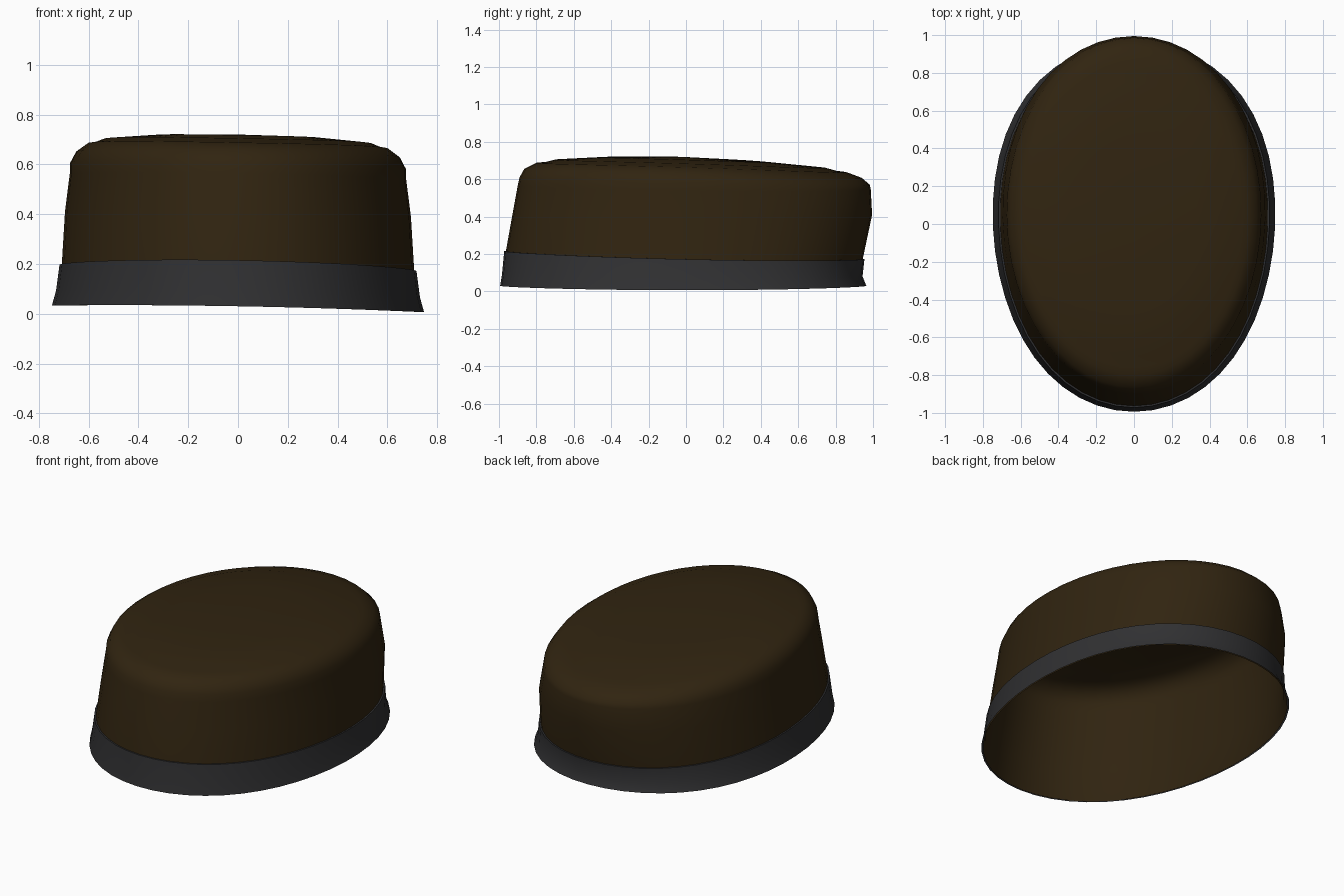
import bpy, math

cube = bpy.data.objects.get("Cube")
if cube:
    bpy.data.objects.remove(cube, do_unlink=True)

SEGMENTS = 48


def make_material(name, rgb):
    mat = bpy.data.materials.new(name)
    mat.use_nodes = True
    mat.diffuse_color = (*rgb, 1)
    bsdf = mat.node_tree.nodes["Principled BSDF"]
    bsdf.inputs["Base Color"].default_value = (*rgb, 1)
    bsdf.inputs["Roughness"].default_value = 0.8
    return mat


brown = make_material("dark brown felt", (0.030, 0.0175, 0.0052))
grey = make_material("charcoal ribbon", (0.030, 0.030, 0.032))


def ring(front, back, width, z_front, z_side, z_back, egg, grow=0.0):
    """Egg-shaped outline whose height bends from front to back and rolls sideways."""
    mid, half = (front + back) / 2, (back - front) / 2 + grow
    points = []
    for i in range(SEGMENTS):
        a = math.tau * i / SEGMENTS
        u = -math.cos(a)
        x = (width + grow) * math.sin(a) * (1 + egg * (0.06 * u + 0.08 * u * u))
        z = z_side + (z_back - z_front) / 2 * u + ((z_back + z_front) / 2 - z_side) * u * u
        points.append((x, mid + half * u, z - 0.018 * x))
    return points


def loft(name, rings, material, apex=None):
    verts = [p for r in rings for p in r]
    n = SEGMENTS
    faces = [(k * n + i, k * n + (i + 1) % n, (k + 1) * n + (i + 1) % n, (k + 1) * n + i)
             for k in range(len(rings) - 1) for i in range(n)]
    if apex:
        last = (len(rings) - 1) * n
        faces += [(last + i, last + (i + 1) % n, len(verts)) for i in range(n)]
        verts.append(apex)
    mesh = bpy.data.meshes.new(name)
    mesh.from_pydata(verts, [], faces)
    mesh.materials.append(material)
    obj = bpy.data.objects.new(name, mesh)
    bpy.context.collection.objects.link(obj)
    bpy.ops.object.select_all(action="DESELECT")
    obj.select_set(True)
    bpy.context.view_layer.objects.active = obj
    bpy.ops.object.shade_smooth_by_angle(angle=math.radians(50))
    return obj


# Levels: front y, back y, half width, z at front / side / back, egg amount
hem = (-0.985, 0.955, 0.738, 0.03, 0.02, 0.03, 1)
flare = (-0.975, 0.935, 0.722, 0.09, 0.08, 0.08, 0.95)
seam = (-0.963, 0.945, 0.708, 0.215, 0.185, 0.173, 0.85)
wall = [
    (-0.93, 0.995, 0.695, 0.40, 0.40, 0.41, 0.5),
    (-0.90, 0.988, 0.676, 0.565, 0.55, 0.545, 0.2),
]
rim = [
    (-0.89, 0.983, 0.674, 0.61, 0.595, 0.57, 0.1),
    (-0.865, 0.94, 0.65, 0.655, 0.64, 0.607, 0),
    (-0.80, 0.86, 0.605, 0.688, 0.673, 0.637, 0),
    (-0.76, 0.81, 0.575, 0.69, 0.678, 0.643, 0),
]
dome = [
    (-0.70, 0.75, 0.54, 0.705, 0.692, 0.66, 0),
    (-0.45, 0.45, 0.34, 0.718, 0.71, 0.69, 0),
]

# Hollow crown, open underneath
loft("hat_crown", [ring(*r) for r in [hem, flare, seam] + wall + rim + dome], brown,
     apex=(0, -0.03, 0.72))

# Ribbon band wrapped around the lower edge, its top folded onto the crown
loft("hat_band", [ring(*r, grow=0.009) for r in (hem, flare, seam)] + [ring(*seam)], grey)
